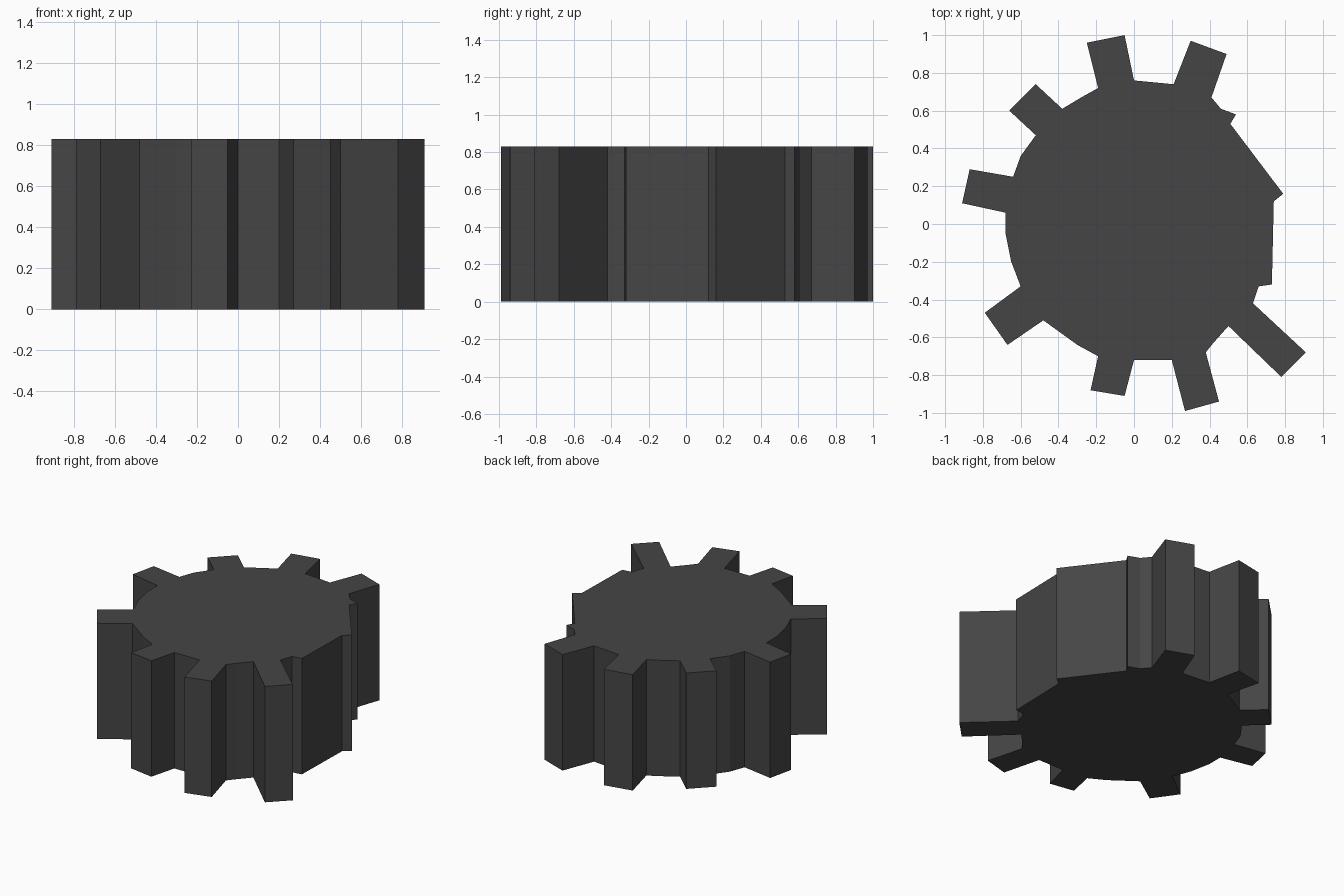
import bpy
import bmesh

if "Cube" in bpy.data.objects:
    bpy.data.objects.remove(bpy.data.objects["Cube"])

HEIGHT = 0.83

# Each tooth: root, tip, tip, root (counter-clockwise, seen from above)
tooth_back_right = [(0.41, 0.67), (0.49, 0.90), (0.30, 0.97), (0.21, 0.74)]
tooth_back = [(0.00, 0.76), (-0.05, 1.00), (-0.25, 0.96), (-0.19, 0.72)]
tooth_back_left = [(-0.38, 0.61), (-0.52, 0.74), (-0.66, 0.60), (-0.52, 0.47)]
tooth_left = [(-0.64, 0.25), (-0.87, 0.29), (-0.91, 0.11), (-0.68, 0.06)]
tooth_front_left = [(-0.60, -0.33), (-0.79, -0.47), (-0.67, -0.64), (-0.48, -0.51)]
tooth_front = [(-0.19, -0.70), (-0.23, -0.88), (-0.05, -0.91), (0.00, -0.72)]
tooth_front_right = [(0.20, -0.72), (0.27, -0.99), (0.45, -0.94), (0.38, -0.68)]
tooth_right = [(0.50, -0.54), (0.78, -0.81), (0.91, -0.68), (0.63, -0.42)]

# Outline: teeth joined by the hub rim; the right side has worn-off teeth
outline = (
    tooth_back_right
    + tooth_back + [(-0.28, 0.67)]
    + tooth_back_left + [(-0.60, 0.36)]
    + tooth_left + [(-0.68, -0.05), (-0.65, -0.20)]
    + tooth_front_left + [(-0.30, -0.64)]
    + tooth_front
    + tooth_front_right + [(0.42, -0.63)]
    + tooth_right + [(0.66, -0.33), (0.73, -0.32), (0.74, 0.12), (0.79, 0.16),
                     (0.51, 0.53), (0.54, 0.58), (0.46, 0.61)]
)

# Extrude the outline into the solid cog
bm = bmesh.new()
base = bm.faces.new([bm.verts.new((x, y, 0)) for x, y in outline])
top = bmesh.ops.extrude_face_region(bm, geom=[base], use_keep_orig=True)
bmesh.ops.translate(bm, vec=(0, 0, HEIGHT),
                    verts=[g for g in top["geom"] if isinstance(g, bmesh.types.BMVert)])
bmesh.ops.recalc_face_normals(bm, faces=bm.faces)
caps = [f for f in bm.faces if len(f.verts) > 4]
bmesh.ops.triangulate(bm, faces=caps)
mesh = bpy.data.meshes.new("cog")
bm.to_mesh(mesh)
bm.free()
cog = bpy.data.objects.new("cog", mesh)
bpy.context.collection.objects.link(cog)

# Dark metal
metal = bpy.data.materials.new("dark_metal")
metal.diffuse_color = (0.06, 0.06, 0.06, 1)
metal.use_nodes = True
metal.node_tree.nodes["Principled BSDF"].inputs["Base Color"].default_value = metal.diffuse_color
mesh.materials.append(metal)
